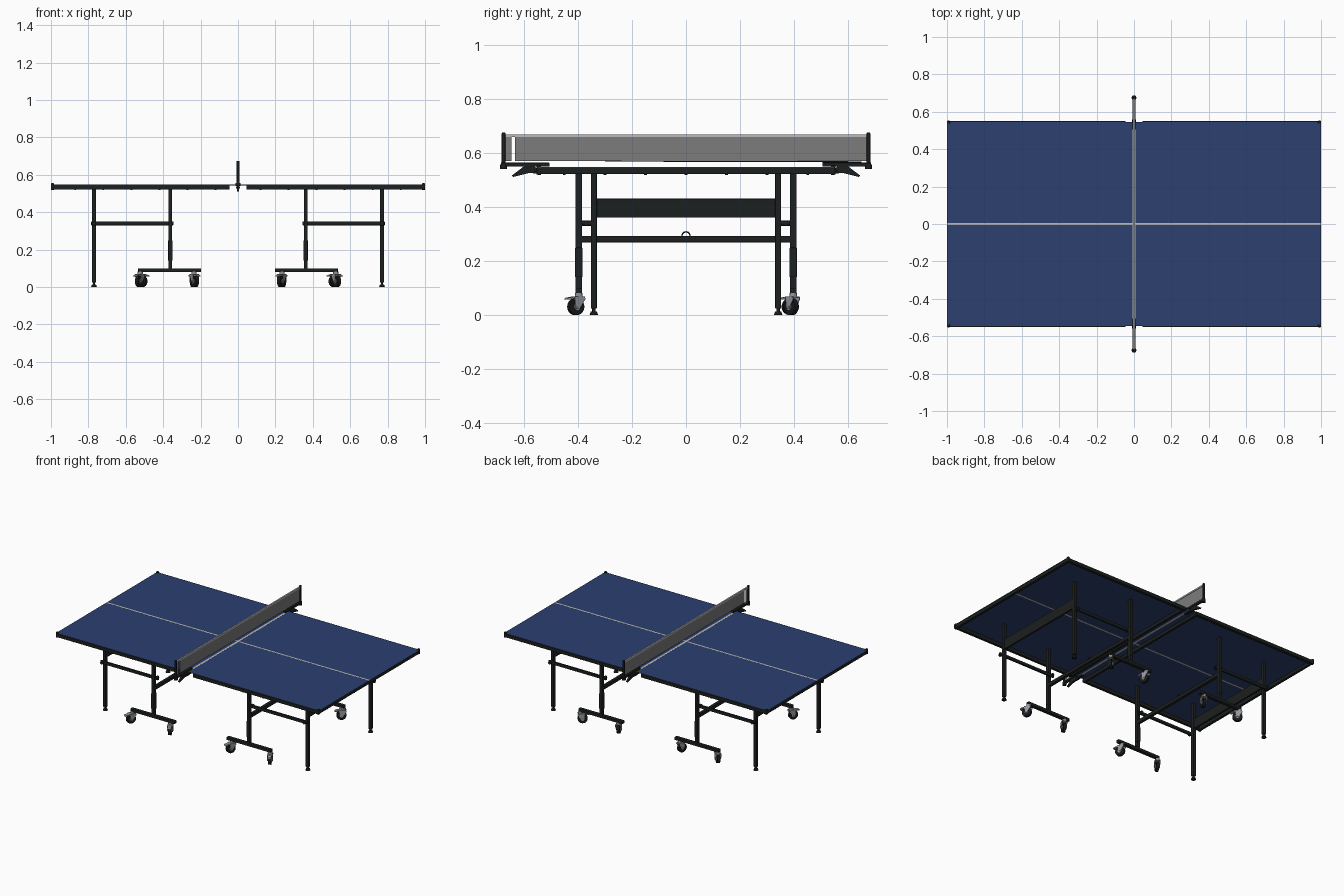
import bpy, bmesh, math
from mathutils import Matrix, Vector

if "Cube" in bpy.data.objects:
    bpy.data.objects.remove(bpy.data.objects["Cube"])


def material(name, r, g, b):
    m = bpy.data.materials.new(name)
    m.diffuse_color = (r, g, b, 1)
    m.use_nodes = True
    m.node_tree.nodes["Principled BSDF"].inputs["Base Color"].default_value = m.diffuse_color
    return m


BLACK = material("black_steel", 0.012, 0.014, 0.014)
RUBBER = material("rubber", 0.01, 0.01, 0.011)
BLUE = material("blue_top", 0.025, 0.05, 0.16)
WHITE = material("line_paint", 0.5, 0.5, 0.5)
NET = material("net_mesh", 0.2, 0.2, 0.2)
METAL = material("metal", 0.3, 0.32, 0.35)


def finish(name, bm, mat, matrix=None, smooth=False):
    bmesh.ops.recalc_face_normals(bm, faces=bm.faces[:])
    me = bpy.data.meshes.new(name)
    bm.to_mesh(me)
    bm.free()
    if matrix:
        me.transform(matrix)
    me.materials.append(mat)
    ob = bpy.data.objects.new(name, me)
    bpy.context.collection.objects.link(ob)
    if smooth:
        bpy.ops.object.select_all(action='DESELECT')
        ob.select_set(True)
        bpy.context.view_layer.objects.active = ob
        bpy.ops.object.shade_smooth_by_angle(angle=math.radians(35))
    return ob


def box(name, x, y, z, mat=BLACK, bevel=0, matrix=None):
    """Box from (min, max) pairs."""
    bm = bmesh.new()
    bmesh.ops.create_cube(bm, size=1)
    for v in bm.verts:
        v.co = [(a + b) / 2 + c * abs(b - a) for (a, b), c in zip((x, y, z), v.co)]
    ob = finish(name, bm, mat, matrix)
    if bevel:
        mod = ob.modifiers.new("bevel", 'BEVEL')
        mod.width, mod.segments = bevel, 2
    return ob


def bar(name, centre, size, mat=BLACK, bevel=0.002, matrix=None):
    return box(name, *[(c - s / 2, c + s / 2) for c, s in zip(centre, size)], mat, bevel, matrix)


def rod(name, p, q, r, mat=BLACK, r2=None, seg=20, matrix=None):
    p, q = Vector(p), Vector(q)
    bm = bmesh.new()
    bmesh.ops.create_cone(bm, cap_ends=True, segments=seg, radius1=r,
                          radius2=r if r2 is None else r2, depth=(q - p).length)
    m = Matrix.Translation((p + q) / 2) @ (q - p).to_track_quat('Z', 'Y').to_matrix().to_4x4()
    return finish(name, bm, mat, (matrix or Matrix()) @ m, True)


def prism(name, profile, width, mat, matrix=None):
    """Profile in (y, z), extruded symmetrically along x."""
    bm = bmesh.new()
    f = bm.faces.new([bm.verts.new((-width / 2, y, z)) for y, z in profile])
    ext = bmesh.ops.extrude_face_region(bm, geom=[f])['geom']
    bmesh.ops.translate(bm, vec=(width, 0, 0), verts=[v for v in ext if isinstance(v, bmesh.types.BMVert)])
    return finish(name, bm, mat, matrix)


def caster(x, y, yaw):
    m = Matrix.Translation((x, y, 0)) @ Matrix.Rotation(yaw, 4, 'Z')
    rod("caster_swivel", (0, 0, 0.066), (0, 0, 0.082), 0.014, METAL, matrix=m)
    rod("caster_tyre", (-0.009, -0.012, 0.031), (0.009, -0.012, 0.031), 0.031, RUBBER, seg=28, matrix=m)
    rod("caster_hub", (-0.012, -0.012, 0.031), (0.012, -0.012, 0.031), 0.013, METAL, matrix=m)
    rod("caster_axle", (-0.019, -0.012, 0.031), (0.019, -0.012, 0.031), 0.005, METAL, seg=12, matrix=m)
    for s in (-1, 1):
        prism("caster_fork", [(-0.02, 0.024), (-0.006, 0.022), (0.02, 0.06), (0.016, 0.069), (-0.026, 0.069)],
              0.003, METAL, m @ Matrix.Translation((s * 0.0155, 0, 0)))
    bar("caster_crown", (0, -0.005, 0.067), (0.034, 0.042, 0.004), METAL, 0.001, m)
    prism("caster_brake_pedal", [(-0.02, 0.062), (-0.02, 0.069), (-0.05, 0.064), (-0.056, 0.057), (-0.048, 0.057)],
          0.024, METAL, m)


for sx in (-1, 1):
    # Playing surface with painted centre line
    box("table_top", (0, sx), (-0.546, 0.546), (0.544, 0.547), BLUE)
    box("centre_line", (sx * 0.007, sx), (-0.006, 0.006), (0.5435, 0.5475), WHITE)

    # Frame under each half
    for sy in (-1, 1):
        box("side_rail", (sx * 0.045, sx * 0.998), (sy * 0.532, sy * 0.552), (0.522, 0.546), BLACK, 0.002)
        box("corner_guard", (sx * 0.984, sx * 1.0), (sy * 0.536, sy * 0.553), (0.519, 0.555), BLACK, 0.004)
    box("end_rail", (sx * 0.98, sx * 0.998), (-0.55, 0.55), (0.522, 0.546), BLACK, 0.002)
    box("inner_rail", (sx * 0.045, sx * 0.062), (-0.54, 0.54), (0.522, 0.544), BLACK, 0.002)
    for i in range(7):
        y = -0.45 + i * 0.15
        rod("rail_screw", (sx * 0.989, y, 0.518), (sx * 0.989, y, 0.523), 0.005, seg=10)
    for i in range(6):
        for sy in (-1, 1):
            x = sx * (0.12 + i * 0.15)
            rod("rail_screw", (x, sy * 0.542, 0.518), (x, sy * 0.542, 0.523), 0.005, seg=10)

    for sy in (-1, 1):
        # Outer leg with levelling foot
        bar("outer_leg", (sx * 0.77, sy * 0.341, 0.284), (0.022, 0.022, 0.52))
        rod("foot_stem", (sx * 0.77, sy * 0.341, 0.01), (sx * 0.77, sy * 0.341, 0.026), 0.006)
        rod("foot_pad", (sx * 0.77, sy * 0.341, 0), (sx * 0.77, sy * 0.341, 0.014), 0.016, RUBBER, 0.011)

        # Inner leg with sleeve and wheeled base
        bar("inner_leg", (sx * 0.362, sy * 0.397, 0.32), (0.02, 0.024, 0.448))
        bar("leg_sleeve", (sx * 0.362, sy * 0.397, 0.195), (0.024, 0.029, 0.11), BLACK, 0.004)
        bar("wheel_base", (sx * 0.366, sy * 0.397, 0.09), (0.335, 0.024, 0.02))
        caster(sx * 0.523, sy * 0.397, sx * 0.5 if sy < 0 else -sx * 0.9 )
        caster(sx * 0.235, sy * 0.397, -sx * 0.45 if sy < 0 else sx * 0.35)

        # Side brace between inner and outer legs
        bar("side_brace", (sx * 0.565, sy * 0.369, 0.34), (0.44, 0.014, 0.02))
        for x, y in ((0.77, 0.341), (0.362, 0.397)):
            rod("brace_bolt", (sx * x, sy * 0.352, 0.34), (sx * x, sy * 0.385, 0.34), 0.01)

    # Apron panel and cross bar with pull ring
    bar("apron_panel", (sx * 0.77, 0, 0.396), (0.014, 0.67, 0.07))
    bar("cross_bar", (sx * 0.362, 0, 0.281), (0.02, 0.79, 0.024))
    bpy.ops.mesh.primitive_torus_add(location=(sx * 0.362, 0, 0.293), rotation=(0, math.pi / 2, 0),
                                     major_radius=0.015, minor_radius=0.0025,
                                     major_segments=24, minor_segments=8)
    ring = bpy.context.object
    ring.name = "pull_ring"
    ring.data.materials.append(BLACK)

# Line under the net
box("net_line", (-0.007, 0.007), (-0.546, 0.546), (0.5435, 0.5475), WHITE)

# Net with top tape, bottom cord and a lacing slot near one post
box("net", (-0.0015, 0.0015), (-0.633, 0.67), (0.57, 0.662), NET)
box("net_end", (-0.0015, 0.0015), (-0.67, -0.646), (0.57, 0.662), NET)
box("net_tape", (-0.005, 0.005), (-0.67, 0.67), (0.658, 0.668), WHITE)
rod("net_cord", (0, -0.3, 0.57), (0, 0.65, 0.567), 0.002, seg=8)

# Posts and clamps
for sy in (-1, 1):
    m = Matrix.Scale(sy, 4, (0, 1, 0))
    bar("net_post", (0, sy * 0.675, 0.612), (0.014, 0.014, 0.126), BLACK, 0.003)
    box("clamp_arm", (-0.009, 0.009), (sy * 0.505, sy * 0.685), (0.55, 0.564), BLACK, 0.002)
    prism("clamp_lever", [(0.535, 0.522), (0.56, 0.55), (0.6, 0.55), (0.645, 0.516), (0.64, 0.511), (0.58, 0.526)],
          0.012, BLACK, m)
    bar("clamp_jaw", (0, sy * 0.53, 0.532), (0.02, 0.06, 0.01))
    rod("post_knob", (0, sy * 0.675, 0.541), (0, sy * 0.675, 0.557), 0.013)
